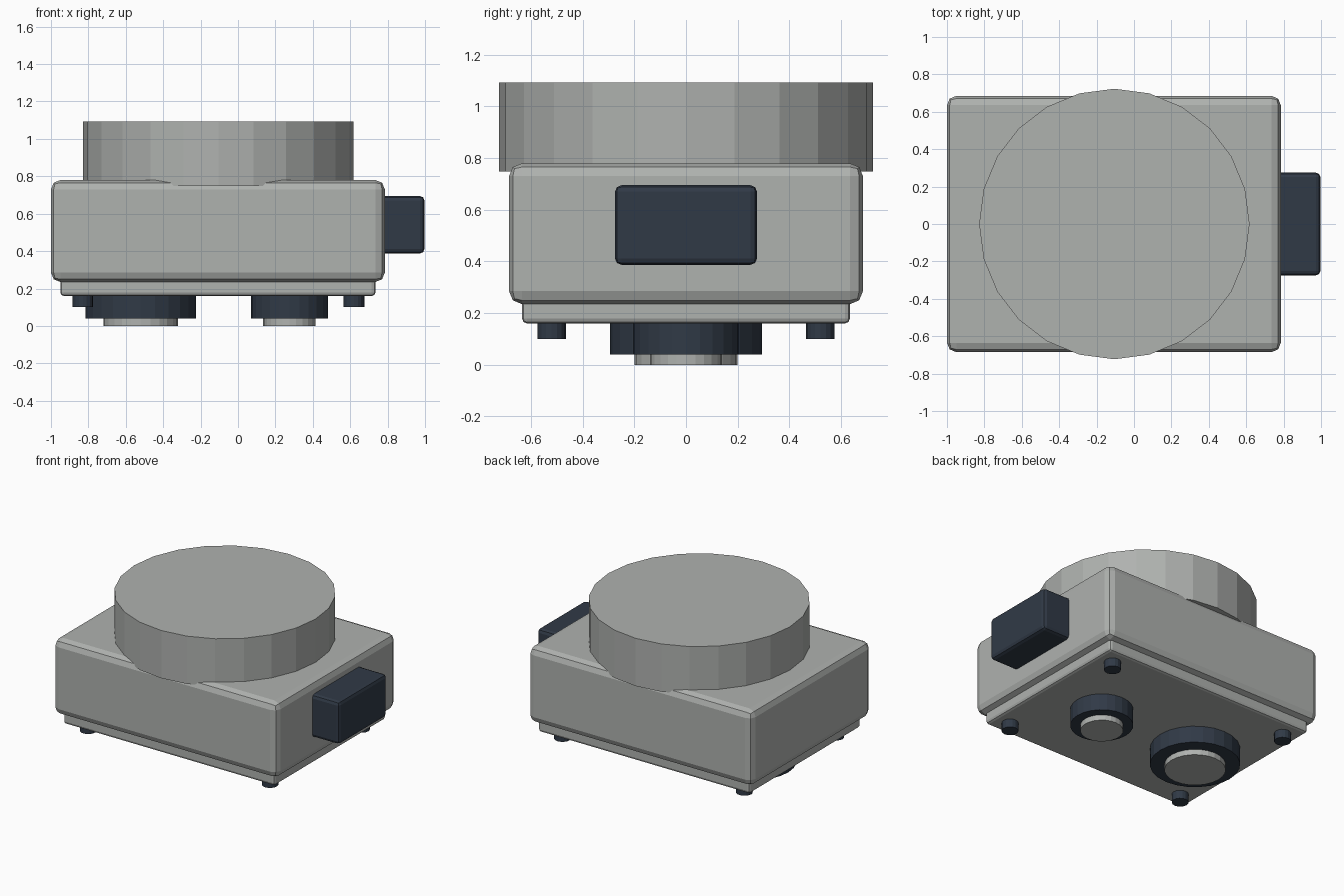
import bpy

if "Cube" in bpy.data.objects:
    bpy.data.objects.remove(bpy.data.objects["Cube"], do_unlink=True)


def material(name, rgb):
    m = bpy.data.materials.new(name)
    m.use_nodes = True
    m.diffuse_color = (*rgb, 1)
    m.node_tree.nodes["Principled BSDF"].inputs["Base Color"].default_value = (*rgb, 1)
    return m


grey = material("warm_grey", (0.43, 0.445, 0.43))
navy = material("dark_navy", (0.03, 0.042, 0.062))


def box(name, lo, hi, bevel, mat):
    """Bevelled box between two corners."""
    mid = [(a + b) / 2 for a, b in zip(lo, hi)]
    bpy.ops.mesh.primitive_cube_add(size=1, location=mid)
    ob = bpy.context.object
    ob.name = name
    ob.scale = [b - a for a, b in zip(lo, hi)]
    bpy.ops.object.transform_apply(location=False, rotation=False, scale=True)
    mod = ob.modifiers.new("rounded_edges", "BEVEL")
    mod.width = bevel
    mod.segments = 2
    ob.data.materials.append(mat)


def disc(name, x, y, radius, bottom, top, mat, sides=24):
    """Upright flat-faced cylinder."""
    bpy.ops.mesh.primitive_cylinder_add(
        vertices=sides, radius=radius, depth=top - bottom,
        location=(x, y, (bottom + top) / 2))
    ob = bpy.context.object
    ob.name = name
    ob.data.materials.append(mat)


# Housing, lower plate and side connector
box("housing", (-1, -0.685, 0.235), (0.785, 0.685, 0.78), 0.05, grey)
box("lower_plate", (-0.95, -0.635, 0.16), (0.735, 0.635, 0.26), 0.02, grey)
box("side_connector", (0.74, -0.275, 0.387), (0.997, 0.275, 0.695), 0.025, navy)

# Large drum on top
disc("top_drum", -0.105, 0, 0.723, 0.748, 1.092, grey)

# Two dark collars with grey inserts underneath
for size, x, outer, inner in (("large", -0.52, 0.295, 0.2), ("small", 0.275, 0.206, 0.14)):
    disc(size + "_collar", x, 0, outer, 0.04, 0.18, navy)
    disc(size + "_insert", x, 0, inner, 0, 0.1, grey)

# Corner feet
for side, x in (("right", -0.83), ("left", 0.62)):
    for end, y in (("front", -0.52), ("back", 0.52)):
        disc(f"{end}_{side}_foot", x, y, 0.055, 0.1, 0.18, navy, 16)
